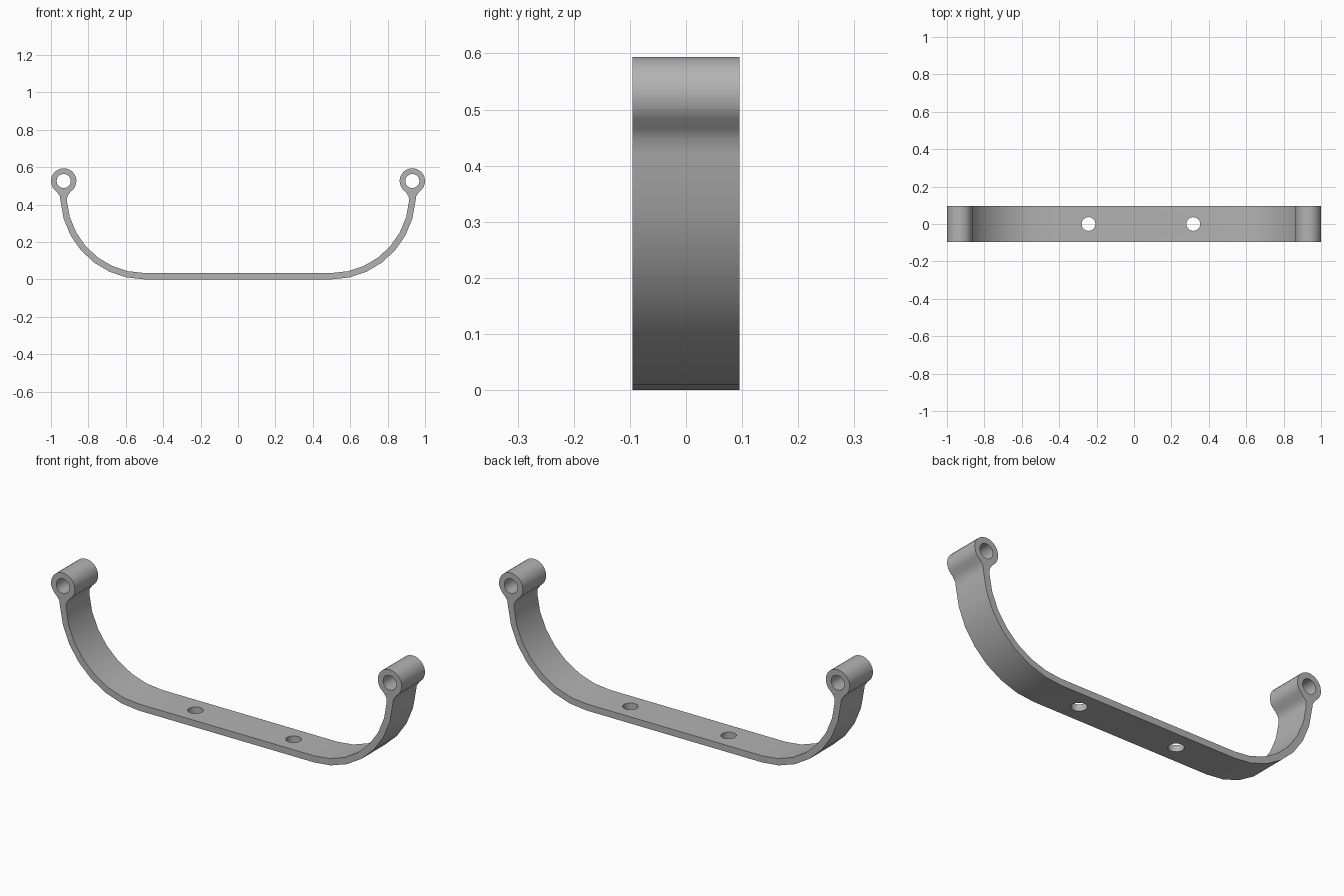
import bpy
import bmesh
from math import cos, sin, radians
from mathutils import Matrix

HALF_WIDTH = 0.095
CORNER = (0.5, 0.45)       # centre of the bend
EYE = (0.932, 0.526)       # centre of the end eye

if "Cube" in bpy.data.objects:
    bpy.data.objects.remove(bpy.data.objects["Cube"], do_unlink=True)

grey = bpy.data.materials.new("plain grey")
grey.use_nodes = True
colour = (0.45, 0.45, 0.45, 1)
grey.diffuse_color = colour
grey.node_tree.nodes["Principled BSDF"].inputs["Base Color"].default_value = colour


def arc(centre, radius, start, end, steps):
    """Points along an arc in the XZ plane, angles in degrees."""
    angles = [radians(start + (end - start) * i / steps) for i in range(steps + 1)]
    return [(centre[0] + radius * cos(a), centre[1] + radius * sin(a)) for a in angles]


def make_object(name, bm):
    bmesh.ops.recalc_face_normals(bm, faces=bm.faces)
    mesh = bpy.data.meshes.new(name)
    bm.to_mesh(mesh)
    bm.free()
    mesh.materials.append(grey)
    obj = bpy.data.objects.new(name, mesh)
    bpy.context.collection.objects.link(obj)
    return obj


def cutter(name, radius, depth, matrix):
    bm = bmesh.new()
    bmesh.ops.create_cone(bm, cap_ends=True, segments=16, radius1=radius,
                          radius2=radius, depth=depth, matrix=matrix)
    obj = make_object(name, bm)
    obj.hide_render = True
    return obj


# Half outline: outer bend, flared neck, round eye, neck, inner bend
half = arc(CORNER, 0.45, -90, -4, 7)
half += [(0.953, 0.445), (0.967, 0.466)]
half += arc(EYE, 0.068, -40, 220, 18)
half += [(0.897, 0.466), (0.912, 0.445)]
half += arc(CORNER, 0.416, -4, -90, 7)
outline = half + [(-x, z) for x, z in reversed(half)]

# Extrude the outline across the strap width
bm = bmesh.new()
face = bm.faces.new([bm.verts.new((x, -HALF_WIDTH, z)) for x, z in outline])
extruded = bmesh.ops.extrude_face_region(bm, geom=[face], use_keep_orig=True)
moved = [v for v in extruded["geom"] if isinstance(v, bmesh.types.BMVert)]
bmesh.ops.translate(bm, verts=moved, vec=(0, 2 * HALF_WIDTH, 0))
strap = make_object("strap_bracket", bm)

# Eye bores and bolt holes
turn = Matrix.Rotation(radians(90), 4, "X")
cutters = [cutter("eye_bore_cutter", 0.038, 0.5,
                  Matrix.Translation((side * EYE[0], 0, EYE[1])) @ turn)
           for side in (-1, 1)]
cutters += [cutter("bolt_hole_cutter", 0.037, 0.2, Matrix.Translation((x, 0, 0)))
            for x in (-0.243, 0.317)]

bpy.ops.object.select_all(action="DESELECT")
bpy.context.view_layer.objects.active = strap
strap.select_set(True)
for tool in cutters:
    cut = strap.modifiers.new("hole", "BOOLEAN")
    cut.operation = "DIFFERENCE"
    cut.solver = "EXACT"
    cut.object = tool
    bpy.ops.object.modifier_apply(modifier=cut.name)
    bpy.data.objects.remove(tool, do_unlink=True)

bpy.ops.object.shade_smooth_by_angle(angle=radians(30))
